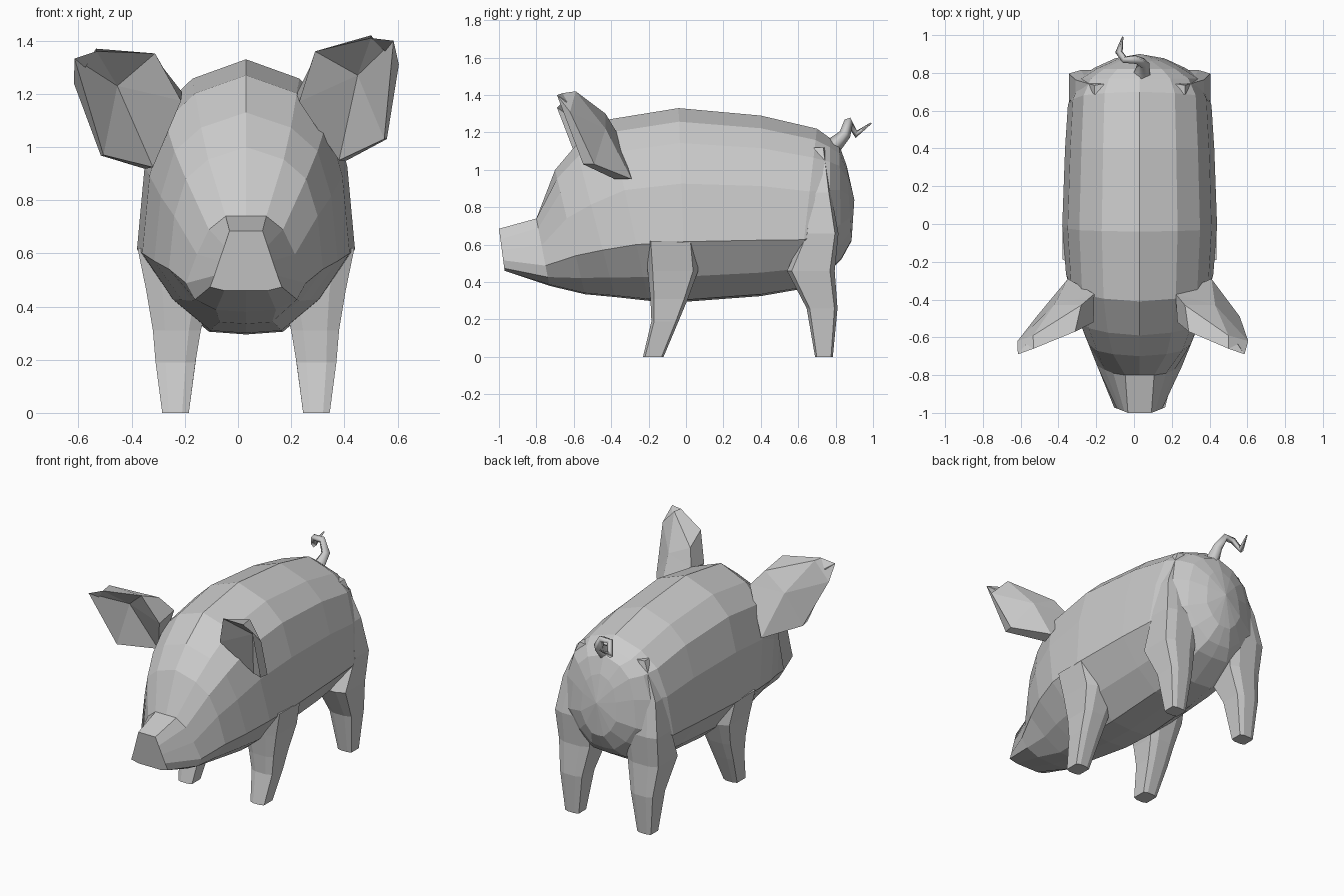
import bpy, bmesh

if "Cube" in bpy.data.objects:
    bpy.data.objects.remove(bpy.data.objects["Cube"])

CX = 0.03  # symmetry line of body and legs


def make_object(name, bm):
    bmesh.ops.recalc_face_normals(bm, faces=bm.faces[:])
    mesh = bpy.data.meshes.new(name)
    bm.to_mesh(mesh)
    bm.free()
    ob = bpy.data.objects.new(name, mesh)
    bpy.context.collection.objects.link(ob)
    return ob


def loft(name, rings, start=None, end=None):
    """Skin closed rings; ends are flat, or fanned to a given centre point."""
    bm = bmesh.new()
    loops = [[bm.verts.new(p) for p in ring] for ring in rings]
    n = len(rings[0])
    for a, b in zip(loops, loops[1:]):
        for i in range(n):
            j = (i + 1) % n
            bm.faces.new((a[i], a[j], b[j], b[i]))
    for loop, centre in ((loops[0], start), (loops[-1], end)):
        if centre:
            c = bm.verts.new(centre)
            for i in range(n):
                bm.faces.new((loop[i], loop[(i + 1) % n], c))
        else:
            bm.faces.new(loop)
    return make_object(name, bm)


# Body and head: normalised half sections, (width, height) from back to belly
TRUNK = [(0, 1), (.49, .93), (.78, .82), (.93, .61), (1, .31), (.7, .13), (.34, .01), (0, 0)]
JAW = [(0, 1), (.34, 1), (.62, .86), (.82, .6), (1, .3), (.85, .13), (.5, .02), (0, 0)]
TIP = [(0, 1), (.46, 1), (.6, .75), (.74, .5), (.88, .25), (1, .06), (.6, 0), (0, 0)]


def body_ring(section, yt, zt, yb, zb, w):
    half = [(u * w, yb + (yt - yb) * v, zb + (zt - zb) * v) for u, v in section]
    return ([(CX + x, y, z) for x, y, z in half] +
            [(CX - x, y, z) for x, y, z in half[-2:0:-1]])


# section, top y, top z, bottom y, bottom z, half width
stations = [
    (TIP, -1.0, .685, -.97, .46, .135),
    (JAW, -.80, .74, -.73, .38, .225),
    (TRUNK, -.70, 1.0, -.54, .335, .29),
    (TRUNK, -.59, 1.13, -.38, .32, .345),
    (TRUNK, -.41, 1.27, -.20, .30, .39),
    (TRUNK, -.04, 1.33, 0, .295, .41),
    (TRUNK, .40, 1.29, .40, .325, .395),
    (TRUNK, .70, 1.22, .60, .36, .38),
    (TRUNK, .77, 1.17, .77, .46, .33),
    (TRUNK, .82, 1.13, .83, .52, .24),
    (TRUNK, .86, 1.02, .885, .62, .13),
]
loft("body", [body_ring(*s) for s in stations], end=(CX, .9, .84))


# Legs: tapering columns, broad flat sides with narrow chamfers
def leg(name, side, levels):
    corner = [(1, .8), (.5, 1), (-.5, 1), (-1, .8),
              (-1, -.8), (-.5, -1), (.5, -1), (1, -.8)]
    rings = []
    for z, y0, y1, xi, xo in levels:
        rings.append([(CX + side * ((xi + xo) / 2 + a * (xo - xi) / 2),
                       (y0 + y1) / 2 + b * (y1 - y0) / 2, z) for a, b in corner])
    loft(name, rings)


# z, front y, back y, inner x, outer x
FRONT = [(0, -.23, -.12, .215, .315), (.19, -.185, -.04, .19, .34), (.31, -.19, .01, .17, .35),
         (.46, -.205, .065, .13, .375), (.62, -.215, .05, .14, .408)]
HIND = [(0, .69, .785, .215, .315), (.26, .645, .81, .18, .34), (.46, .54, .795, .14, .365),
        (.66, .63, .815, .12, .375), (.88, .66, .775, .13, .34), (1.12, .68, .74, .1, .24)]
for side, word in ((1, "right"), (-1, "left")):
    leg("front_leg_" + word, side, FRONT)
    leg("hind_leg_" + word, side, HIND)

# Ears: hollow fronted wedges, the left one drooping a little
EAR_FRONT = [(.23, -.52, 1.17), (.29, -.57, 1.36), (.50, -.66, 1.41),
             (.585, -.69, 1.40), (.55, -.55, 1.03), (.38, -.38, .95)]
EAR_BACK = [(.22, -.37, 1.20), (.27, -.43, 1.30), (.50, -.59, 1.42),
            (.605, -.62, 1.31), (.56, -.49, 1.03), (.41, -.29, .95)]


def droop(p):
    dx, dz = .25 - p[0], p[2] - 1.25
    return (-.25 + dx - .2 * dz, p[1], 1.25 + dz + .2 * dx)


for name, f in (("ear_right", lambda p: p), ("ear_left", droop)):
    loft(name, [[f(p) for p in EAR_FRONT], [f(p) for p in EAR_BACK]],
         start=f((.45, -.49, 1.27)), end=f((.43, -.43, 1.22)))

# Tail: square tapering curl
curve = bpy.data.curves.new("tail", 'CURVE')
curve.dimensions = '3D'
curve.bevel_depth = .04
curve.bevel_resolution = 0
curve.use_fill_caps = True
path = [(.04, .78, 1.12, 1.2), (.05, .85, 1.19, .8), (.01, .87, 1.26, .6),
        (-.05, .87, 1.26, .5), (-.08, .91, 1.19, .5), (-.06, .99, 1.25, .1)]
spline = curve.splines.new('POLY')
spline.points.add(len(path) - 1)
for pt, (x, y, z, r) in zip(spline.points, path):
    pt.co = (x, y, z, 1)
    pt.radius = r
bpy.context.collection.objects.link(bpy.data.objects.new("tail", curve))
